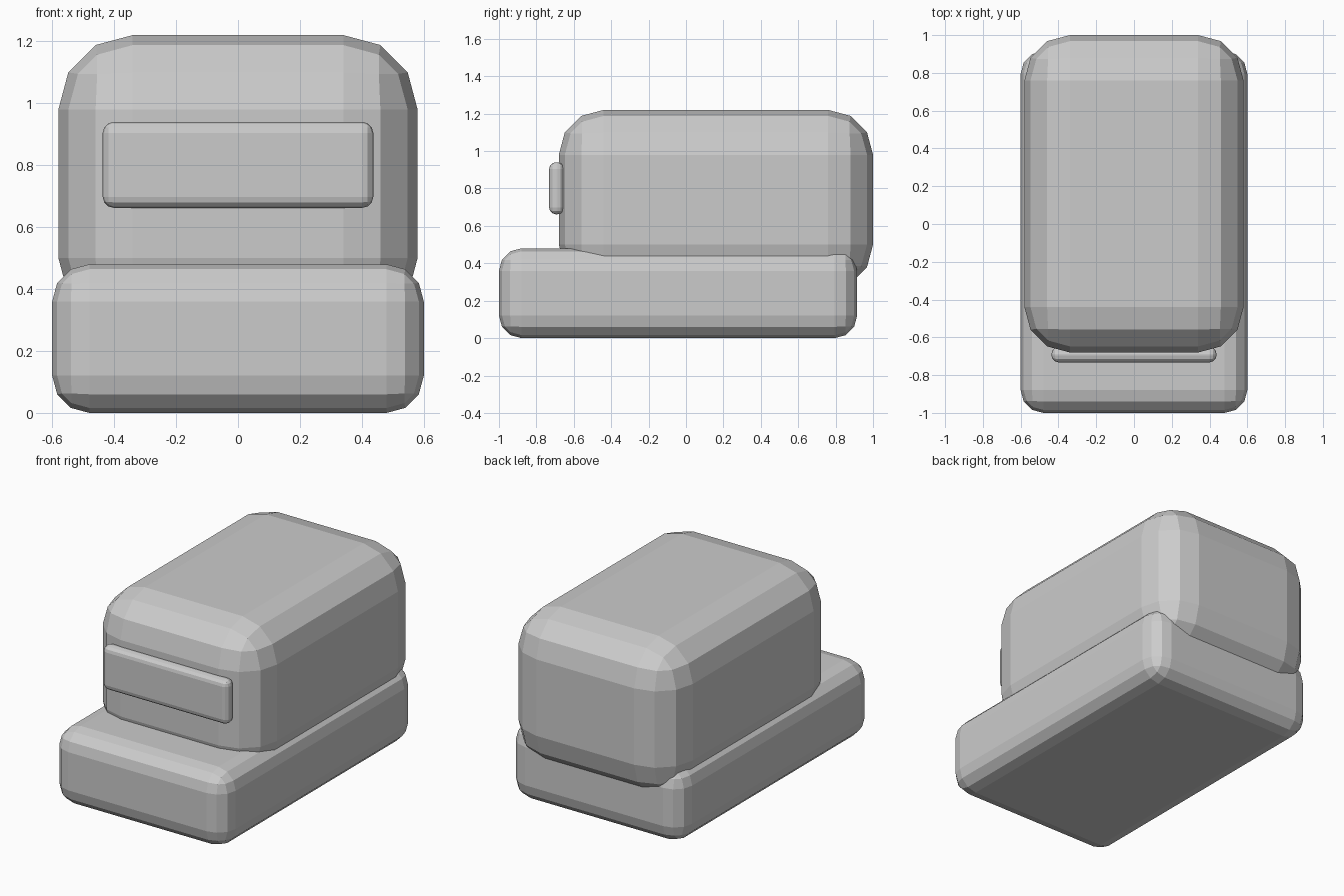
import bpy

if "Cube" in bpy.data.objects:
    bpy.data.objects.remove(bpy.data.objects["Cube"])


def rounded_box(name, low, high, radius):
    """Box between two corners with three-step rounded edges, flat faces."""
    centre = [(a + b) / 2 for a, b in zip(low, high)]
    size = [b - a for a, b in zip(low, high)]
    bpy.ops.mesh.primitive_cube_add(size=1, location=centre)
    box = bpy.context.object
    box.name = name
    box.scale = size
    bpy.ops.object.transform_apply(location=False, rotation=False, scale=True)
    bevel = box.modifiers.new("Rounded edges", 'BEVEL')
    bevel.width = radius
    bevel.segments = 3
    bevel.limit_method = 'NONE'
    return box


# Long low base
rounded_box("base", (-0.60, -1.00, 0.00), (0.60, 0.915, 0.48), 0.12)

# Tall upper body, set back and sunk into the base
rounded_box("upper_body", (-0.58, -0.68, 0.26), (0.58, 1.00, 1.22), 0.24)

# Thin panel on the front of the upper body
rounded_box("front_panel", (-0.437, -0.732, 0.662), (0.437, -0.652, 0.94), 0.036)
